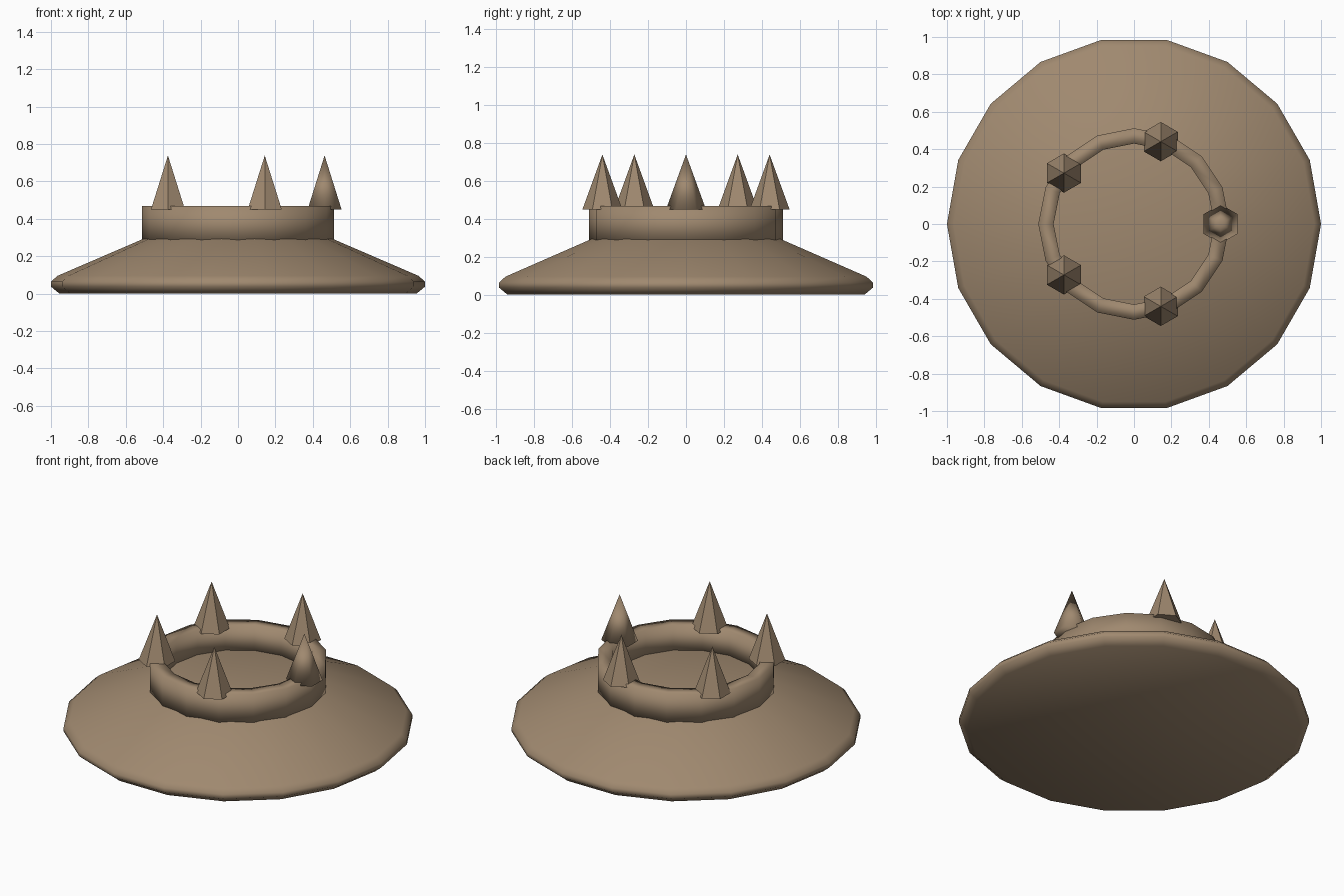
import bpy, bmesh, math

if "Cube" in bpy.data.objects:
    bpy.data.objects.remove(bpy.data.objects["Cube"])

brown = bpy.data.materials.new("dull brown")
brown.diffuse_color = (0.35, 0.25, 0.16, 1)
brown.use_nodes = True
brown.node_tree.nodes["Principled BSDF"].inputs["Base Color"].default_value = brown.diffuse_color


def finish(name, bm, smooth):
    bmesh.ops.recalc_face_normals(bm, faces=bm.faces[:])
    for f in bm.faces:
        f.smooth = smooth
    me = bpy.data.meshes.new(name)
    bm.to_mesh(me)
    bm.free()
    me.materials.append(brown)
    ob = bpy.data.objects.new(name, me)
    bpy.context.collection.objects.link(ob)
    return ob


def lathe(name, profile, sides, closed):
    """Spin (radius, height) points round z; a closed profile makes a ring."""
    bm = bmesh.new()
    loops = [[bm.verts.new((r * math.cos(2 * math.pi * i / sides),
                            r * math.sin(2 * math.pi * i / sides), z))
              for i in range(sides)] for r, z in profile]
    pairs = list(zip(loops, loops[1:]))
    if closed:
        pairs.append((loops[-1], loops[0]))
    else:
        bm.faces.new(loops[0])
        bm.faces.new(loops[-1])
    for a, b in pairs:
        for i in range(sides):
            j = (i + 1) % sides
            bm.faces.new((a[i], a[j], b[j], b[i]))
    return finish(name, bm, True)


# Wide sloping base with a rounded rim and a flat top
lathe("base", [(0.955, 0), (1.0, 0.037), (1.0, 0.064), (0.965, 0.095),
               (0.51, 0.291), (0.44, 0.312)], 18, False)

# Raised collar
lathe("collar", [(0.512, 0.27), (0.512, 0.468), (0.43, 0.468), (0.43, 0.27)], 16, True)

# Five six-sided spikes round the collar
for k in range(5):
    a = 2 * math.pi * k / 5
    bm = bmesh.new()
    cx, cy = 0.463 * math.cos(a), 0.463 * math.sin(a)
    tip = bm.verts.new((cx, cy, 0.738))
    ring = [bm.verts.new((cx + 0.105 * math.sin(math.pi * i / 3),
                          cy + 0.105 * math.cos(math.pi * i / 3), 0.449))
            for i in range(6)]
    bm.faces.new(ring)
    for i in range(6):
        bm.faces.new((ring[i], ring[(i + 1) % 6], tip))
    finish(f"spike_{k + 1}", bm, k == 0)
